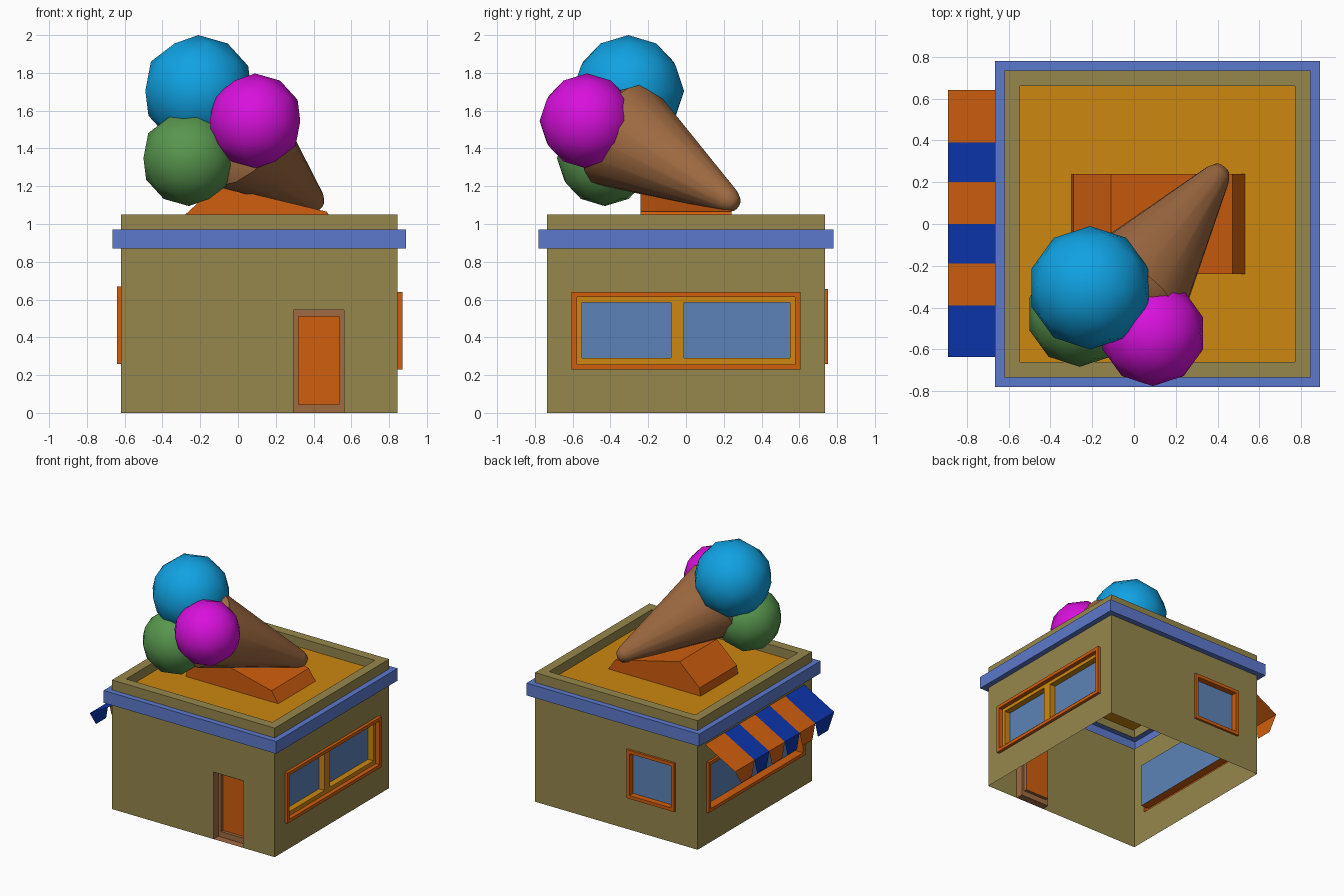
import bpy, bmesh, math
from mathutils import Vector, Matrix

if "Cube" in bpy.data.objects:
    bpy.data.objects.remove(bpy.data.objects["Cube"])


def material(name, r, g, b):
    lin = [((c / 255 + 0.055) / 1.055) ** 2.4 if c > 10 else c / 255 / 12.92 for c in (r, g, b)]
    m = bpy.data.materials.new(name)
    m.diffuse_color = (*lin, 1)
    m.use_nodes = True
    m.node_tree.nodes["Principled BSDF"].inputs["Base Color"].default_value = m.diffuse_color
    return m


KHAKI = material("khaki wall", 150, 135, 77)
TRIM = material("blue trim", 92, 121, 204)
ORANGE = material("orange", 207, 94, 14)
YELLOW = material("amber", 204, 135, 16)
NAVY = material("deep blue", 12, 53, 172)
GLASS = material("glass blue", 92, 132, 184)
BROWN = material("waffle brown", 160, 107, 66)
SKY = material("sky blue scoop", 16, 162, 226)
MAGENTA = material("magenta scoop", 216, 16, 220)
GREEN = material("green scoop", 88, 150, 78)


def finish(name, bm, mats, smooth=None):
    me = bpy.data.meshes.new(name)
    bm.to_mesh(me)
    bm.free()
    for m in mats:
        me.materials.append(m)
    if smooth:
        me.shade_smooth()
        me.set_sharp_from_angle(angle=math.radians(smooth))
    ob = bpy.data.objects.new(name, me)
    bpy.context.collection.objects.link(ob)
    return ob


def loft(name, rings, mats, place=lambda u, v, d: (u, v, d), cap=None):
    """Join rectangles (u0, u1, v0, v1, depth); one material per step, plus a cap."""
    bm = bmesh.new()
    slots = list(dict.fromkeys(mats + ([cap] if cap else [])))
    pts = [[Vector(place(u, v, d)) for u, v in ((a, c), (b, c), (b, e), (a, e))]
           for a, b, c, e, d in rings]
    rows = [[bm.verts.new(p) for p in row] for row in pts]
    for i, m in enumerate(mats):
        lo, hi = rows[i], rows[i + 1]
        for j in range(4):
            f = bm.faces.new((lo[j], lo[(j + 1) % 4], hi[(j + 1) % 4], hi[j]))
            f.material_index = slots.index(m)
            f.normal_update()
            if f.calc_area() < 1e-6:      # door opening meets the wall foot
                bm.faces.remove(f)
    if cap:
        bm.faces.new(rows[-1]).material_index = slots.index(cap)
    return finish(name, bm, slots)


X0, X1, Y = -0.62, 0.845, 0.735
front = lambda u, v, d: (u, -Y - d, v)
right = lambda u, v, d: (X1 + d, u, v)
back = lambda u, v, d: (-u, Y + d, v)
left = lambda u, v, d: (X0 - d, -u, v)


def inset(r, t, d):
    return (r[0] + t, r[1] - t, r[2] + t, r[3] - t, d)


# Upper band, parapet and sunken roof
def outline(t, z):
    return (X0 - t, X1 + t, -Y - t, Y + t, z)


loft("band_parapet_and_roof",
     [outline(0, .87), outline(.045, .87), outline(.045, .97), outline(0, .97),
      outline(0, 1.05), outline(-.075, 1.05), outline(-.075, .975)],
     [TRIM, TRIM, TRIM, KHAKI, KHAKI, KHAKI], cap=YELLOW)

# Front wall with recessed door
loft("front_wall_and_door",
     [(X0, X1, 0, .87, 0), (.295, .56, 0, .545, 0), (.295, .56, 0, .545, -.06),
      (.32, .535, .045, .51, -.06), (.32, .535, .045, .51, -.085)],
     [KHAKI, BROWN, BROWN, BROWN], front, ORANGE)


# Walls with framed windows
def window_wall(name, place, wall, hole, out, deep, glass=GLASS):
    loft(name, [wall + (0, .87, 0), hole + (0,), hole + (out,),
                inset(hole, .027, out), inset(hole, .027, deep)],
         [KHAKI, ORANGE, ORANGE, ORANGE], place, glass)


window_wall("left_wall_and_window", left, (-Y, Y), (-.62, .62, .26, .67), .02, -.05)
window_wall("back_wall_and_window", back, (-X1, -X0), (-.01, .42, .26, .655), .018, -.03)
window_wall("right_wall_and_frame", right, (-Y, Y), (-.605, .605, .23, .64), .025, -.01, None)
for name, a, b, c, e in (("front_pane", -.578, -.045, -.55, -.08),
                         ("rear_pane", -.045, .578, -.01, .55)):
    loft(name, [(a, b, .257, .613, -.01), (c, e, .29, .585, -.01), (c, e, .29, .585, -.06)],
         [YELLOW, YELLOW], right, GLASS)

# Striped awning with tapered hem flaps
bm = bmesh.new()
ys = [.64, .39, .2, 0, -.19, -.39, -.635]
for i in range(6):
    a, b = ys[i], ys[i + 1]
    ta, tb = (.08 if i == 0 else .035), (.08 if i == 5 else .035)
    v = [bm.verts.new(p) for p in ((-.62, a, .82), (-.62, b, .82), (-.89, a, .67),
                                   (-.89, b, .67), (-.89, a - ta, .55), (-.89, b + tb, .55))]
    for f in ((0, 2, 3, 1), (2, 4, 5, 3)):
        bm.faces.new([v[k] for k in f]).material_index = i % 2
bmesh.ops.recalc_face_normals(bm, faces=bm.faces)
for f in bm.faces:
    f.normal_update()
    if f.normal.x > 0:
        f.normal_flip()
finish("awning", bm, [ORANGE, NAVY])

# Wedge stand on the roof
bm = bmesh.new()
profile = [(-.3, .975), (.53, .975), (.47, 1.065), (-.11, 1.205), (-.29, 1.04)]
face = bm.faces.new([bm.verts.new((x, -.24, z)) for x, z in profile])
ext = bmesh.ops.extrude_face_region(bm, geom=[face], use_keep_orig=True)
for v in ext["geom"]:
    if isinstance(v, bmesh.types.BMVert):
        v.co.y = .24
bmesh.ops.recalc_face_normals(bm, faces=bm.faces)
finish("cone_stand", bm, [ORANGE])

# Giant cone: lathed profile laid along a slanted axis
tip, axis = Vector((.39, .22, 1.13)), Vector((-.42, -.555, .34))
turn = Matrix.Translation(tip) @ axis.to_track_quat('Z', 'Y').to_matrix().to_4x4()
bm = bmesh.new()
line = [bm.verts.new((r, 0, s)) for r, s in
        ((0, -.07), (.042, -.056), (.066, -.015), (.3, .775), (.21, .89), (0, .92))]
edges = [bm.edges.new(p) for p in zip(line, line[1:])]
bmesh.ops.spin(bm, geom=line + edges, cent=(0, 0, 0), axis=(0, 0, 1),
               angle=math.tau, steps=16, use_merge=True)
bmesh.ops.remove_doubles(bm, verts=bm.verts, dist=1e-4)
bmesh.ops.recalc_face_normals(bm, faces=bm.faces)
bmesh.ops.transform(bm, matrix=turn, verts=bm.verts)
finish("waffle_cone", bm, [BROWN], 45)

# Scoops
for name, mat, pos, r in (("blue_scoop", SKY, (-.21, -.305, 1.705), .295),
                          ("magenta_scoop", MAGENTA, (.09, -.523, 1.545), .252),
                          ("green_scoop", GREEN, (-.26, -.43, 1.348), .253)):
    bm = bmesh.new()
    bmesh.ops.create_icosphere(bm, subdivisions=2, radius=r, matrix=Matrix.Translation(pos))
    finish(name, bm, [mat], 60)
